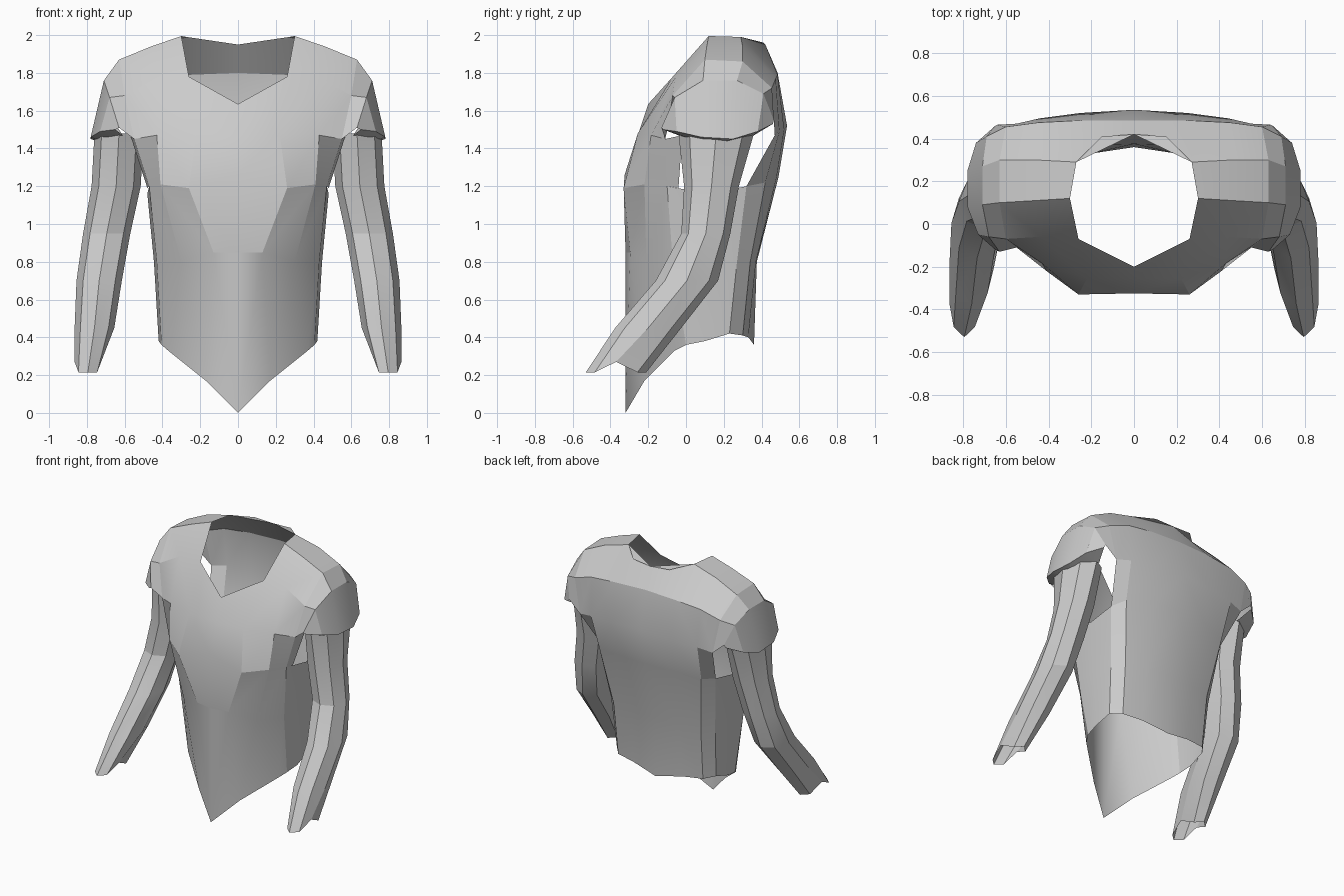
import bpy, bmesh, math


def finish(bm, name):
    """Turn a right-half bmesh into a mirrored object with crisp facets."""
    bmesh.ops.remove_doubles(bm, verts=bm.verts, dist=0.002)
    bmesh.ops.recalc_face_normals(bm, faces=bm.faces)
    me = bpy.data.meshes.new(name)
    bm.to_mesh(me)
    bm.free()
    ob = bpy.data.objects.new(name, me)
    bpy.context.collection.objects.link(ob)
    m = ob.modifiers.new("mirror", "MIRROR")
    m.use_clip = True
    m.merge_threshold = 0.002
    bpy.ops.object.select_all(action="DESELECT")
    ob.select_set(True)
    bpy.context.view_layer.objects.active = ob
    bpy.ops.object.shade_smooth_by_angle(angle=math.radians(20))
    return ob


def grid(bm, rows, closed=False):
    """Skin neighbouring rows of points with quads; None leaves a gap."""
    vs = [[p and bm.verts.new(p) for p in r] for r in rows]
    for a, b in zip(vs, vs[1:]):
        n = len(a)
        for i in range(n if closed else n - 1):
            j = (i + 1) % n
            q = [a[i], a[j], b[j], b[i]]
            if None not in q:
                bm.faces.new(q)


# Torso rings, front centre round the side to back centre
hem = [(0, -.32, 0), (.17, -.22, .17), (.37, -.06, .33), (.405, 0, .36), (.42, .1, .38),
       (.41, .23, .42), (.35, .30, .41), (.2, .33, .40), (0, .36, .36)]
waist = [(0, -.32, .85), (.13, -.295, .85), (.30, -.21, .8), (.43, -.07, .8), (.445, .1, .8),
         (.43, .27, .8), (.36, .34, .8), (.2, .37, .8), (0, .375, .8)]
chest = [(0, -.325, 1.26), (.26, -.33, 1.19), (.41, -.22, 1.21), (.47, -.1, 1.2), (.48, .12, 1.16),
         (.47, .32, 1.2), (.42, .42, 1.22), (.22, .48, 1.25), (0, .49, 1.25)]

# Yoke rows, centre or neckline out to the arm seam, running front over shoulder to back
yoke = [
    chest[:4],
    [(0, -.255, 1.47), (.22, -.255, 1.48), (.43, -.185, 1.47), (.55, -.11, 1.45)],
    [(0, -.2, 1.635), (.26, -.07, 1.78), (.44, -.06, 1.77), (.60, -.07, 1.68)],
    [None, (.30, .12, 1.995), (.46, .11, 1.94), (.63, .1, 1.87)],
    [(0, .42, 1.95), (.27, .29, 1.99), (.46, .3, 1.94), (.63, .3, 1.86)],
    [(0, .485, 1.8), (.25, .485, 1.79), (.45, .475, 1.77), (.60, .455, 1.72)],
    [(0, .535, 1.52), (.25, .52, 1.5), (.44, .495, 1.49), (.55, .47, 1.47)],
    chest[:4:-1],
]
bm = bmesh.new()
grid(bm, [hem, waist, chest])
grid(bm, yoke)
# Sliver rounding the back neckline, and the front armpit gusset
bm.faces.new([bm.verts.new(p) for p in [(0, .42, 1.95), (.15, .41, 1.96), (.27, .29, 1.99)]])
grid(bm, [[(.47, -.1, 1.2), (.55, -.11, 1.45)], [(.48, -.04, 1.19), (.57, -.02, 1.47)]])
finish(bm, "torso")

# Shoulder caps: arches from the seam outward to the rim, then tucked under
cap = [
    [(.55, -.11, 1.45), (.60, -.07, 1.68), (.63, .1, 1.87), (.63, .3, 1.86), (.60, .455, 1.72), (.55, .47, 1.47)],
    [(.63, -.13, 1.51), (.68, -.06, 1.67), (.71, .09, 1.76), (.71, .27, 1.76), (.69, .41, 1.69), (.64, .465, 1.55)],
    [(.65, -.12, 1.5), (.73, -.05, 1.49), (.78, .08, 1.46), (.78, .25, 1.45), (.74, .38, 1.49), (.65, .46, 1.53)],
    [(.61, -.04, 1.47), (.70, 0, 1.46), (.75, .1, 1.45), (.75, .22, 1.44), (.71, .3, 1.46), (.61, .36, 1.47)],
]
bm = bmesh.new()
grid(bm, cap)
finish(bm, "shoulder_cap")

# Sleeves: eight-sided tubes (x, y, z, radius x, radius y), open at both ends
sections = [(.63, .16, 1.48, .13, .20), (.645, .135, 1.2, .13, .145), (.695, .105, .95, .125, .13),
            (.735, .005, .7, .12, .165), (.76, -.20, .45, .105, .175), (.795, -.37, .23, .07, .16)]
rings = []
for x, y, z, rx, ry in sections:
    rings.append([(x + rx * math.cos(k * math.pi / 4), y + ry * math.sin(k * math.pi / 4),
                   z) for k in range(8)])
# Notched cuff
rings[-1] = [(x, y, z + (.04 if k in (0, 4) else -.015)) for k, (x, y, z) in enumerate(rings[-1])]
bm = bmesh.new()
grid(bm, rings, closed=True)
finish(bm, "sleeve")
